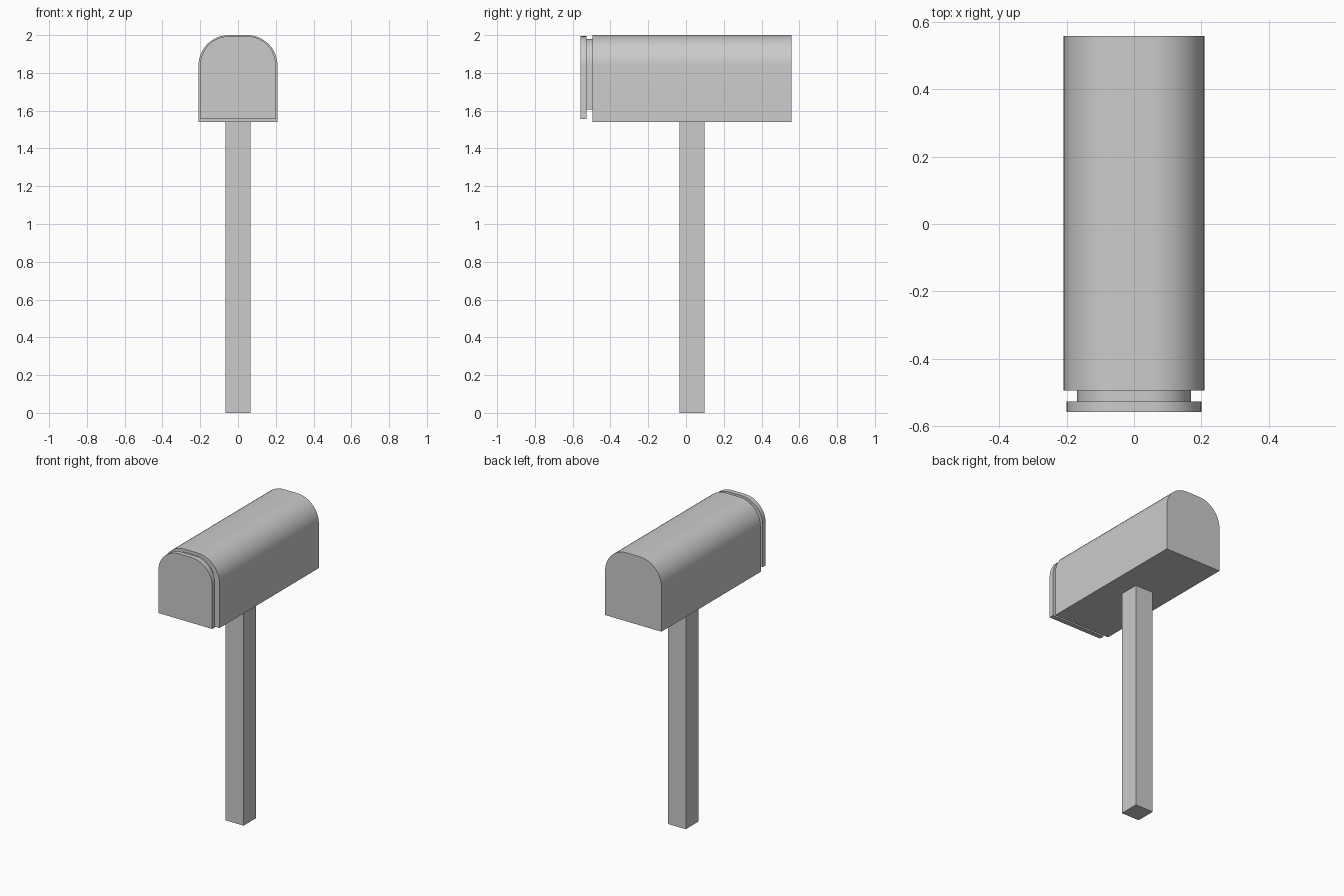
import bpy, bmesh, math
from math import pi, sin, cos

if "Cube" in bpy.data.objects:
    bpy.data.objects.remove(bpy.data.objects["Cube"])


def finish(name, bm):
    bmesh.ops.recalc_face_normals(bm, faces=bm.faces)
    mesh = bpy.data.meshes.new(name)
    bm.to_mesh(mesh)
    bm.free()
    obj = bpy.data.objects.new(name, mesh)
    bpy.context.collection.objects.link(obj)
    return obj


def arched_block(name, half, z0, z1, radius, y0, y1, steps=12):
    """Flat-bottomed profile with rounded top corners, extruded along y."""
    arc = [(half - radius + radius * cos(a), z1 - radius + radius * sin(a))
           for a in (pi / 2 * i / steps for i in range(steps + 1))]
    profile = [(half, z0)] + arc + [(-x, z) for x, z in reversed(arc)] + [(-half, z0)]
    bm = bmesh.new()
    face = bm.faces.new([bm.verts.new((x, y0, z)) for x, z in profile])
    ext = bmesh.ops.extrude_face_region(bm, geom=[face], use_keep_orig=True)
    verts = [v for v in ext["geom"] if isinstance(v, bmesh.types.BMVert)]
    bmesh.ops.translate(bm, verts=verts, vec=(0, y1 - y0, 0))
    obj = finish(name, bm)
    bpy.ops.object.select_all(action='DESELECT')
    obj.select_set(True)
    bpy.context.view_layer.objects.active = obj
    bpy.ops.object.shade_smooth_by_angle(angle=math.radians(35))
    return obj


# Mailbox body, recessed neck and front door
arched_block("mailbox_body", 0.209, 1.54, 2.0, 0.16, -0.495, 0.559)
arched_block("door_neck", 0.17, 1.605, 1.98, 0.13, -0.527, -0.495)
arched_block("door", 0.2, 1.556, 1.994, 0.152, -0.559, -0.527)

# Square post under the middle of the body
bm = bmesh.new()
bmesh.ops.create_cube(bm, size=1)
bmesh.ops.scale(bm, verts=bm.verts, vec=(0.133, 0.133, 1.54))
bmesh.ops.translate(bm, verts=bm.verts, vec=(0, 0.031, 0.77))
finish("post", bm)
